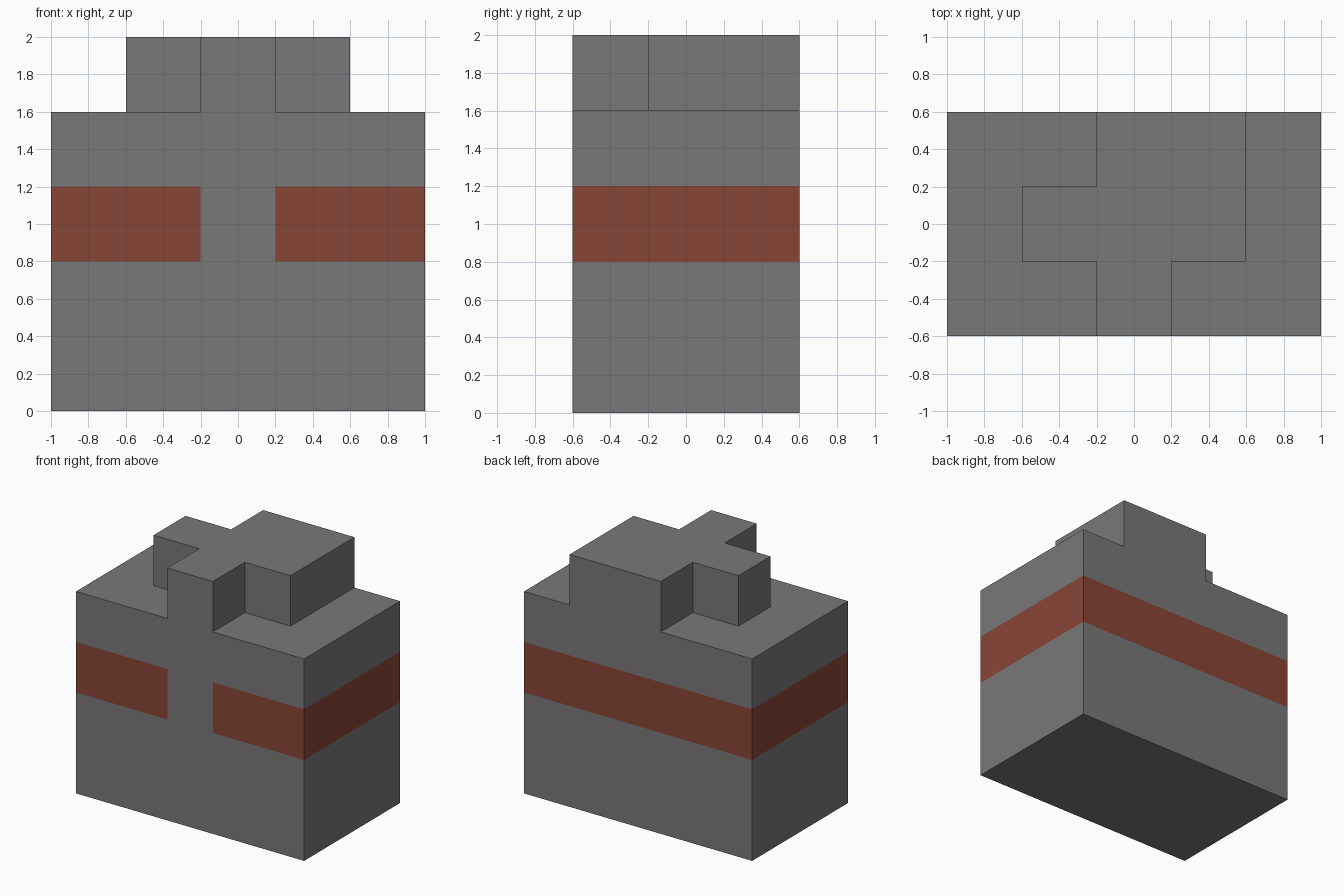
import bpy
import bmesh
from mathutils import Vector

cube = bpy.data.objects.get("Cube")
if cube:
    bpy.data.objects.remove(cube, do_unlink=True)

UNIT = 0.4                          # edge of one building cell
ORIGIN = Vector((-1.0, -0.6, 0.0))  # front left bottom corner of the grid


def make_material(name, color):
    mat = bpy.data.materials.new(name)
    mat.use_nodes = True
    mat.diffuse_color = color
    mat.node_tree.nodes["Principled BSDF"].inputs["Base Color"].default_value = color
    return mat


grey = make_material("stone grey", (0.195, 0.188, 0.188, 1))
red = make_material("brick red", (0.25, 0.06, 0.038, 1))


def build(name, cells, solid, is_red):
    """Skin the cells, leaving out faces hidden between solid neighbours."""
    bm = bmesh.new()
    for cell in cells:
        centre = ORIGIN + (Vector(cell) + Vector((0.5, 0.5, 0.5))) * UNIT
        for axis in range(3):
            for sign in (-1, 1):
                step = Vector((0, 0, 0))
                step[axis] = sign
                if tuple(int(a + b) for a, b in zip(cell, step)) in solid:
                    continue
                u, v = Vector((0, 0, 0)), Vector((0, 0, 0))
                u[(axis + 1) % 3] = UNIT / 2
                v[(axis + 2) % 3] = UNIT / 2 * sign
                mid = centre + step * UNIT / 2
                corners = (mid - u - v, mid + u - v, mid + u + v, mid - u + v)
                face = bm.faces.new([bm.verts.new(c) for c in corners])
                face.material_index = int(is_red(cell, step))
    bmesh.ops.remove_doubles(bm, verts=bm.verts[:], dist=0.001)
    # Merge flat areas of the same colour
    bmesh.ops.dissolve_limit(bm, angle_limit=0.02, verts=bm.verts[:],
                             edges=bm.edges[:], delimit={'MATERIAL'})
    mesh = bpy.data.meshes.new(name)
    bm.to_mesh(mesh)
    bm.free()
    mesh.materials.append(grey)
    mesh.materials.append(red)
    bpy.context.collection.objects.link(bpy.data.objects.new(name, mesh))


# Block body, and the stepped crown drawn as rows from front to back
body = {(x, y, z) for x in range(5) for y in range(3) for z in range(4)}
crown_rows = ("..#..", ".###.", "..##.")
crown = {(x, y, 4) for y, row in enumerate(crown_rows)
         for x, mark in enumerate(row) if mark == "#"}


# Red band around the third layer, broken at the middle of the front
def on_band(cell, step):
    front_gap = step.y < 0 and cell[0] == 2
    return cell[2] == 2 and step.z == 0 and not front_gap


build("body", body, body | crown, on_band)
build("crown", crown, body | crown, on_band)
